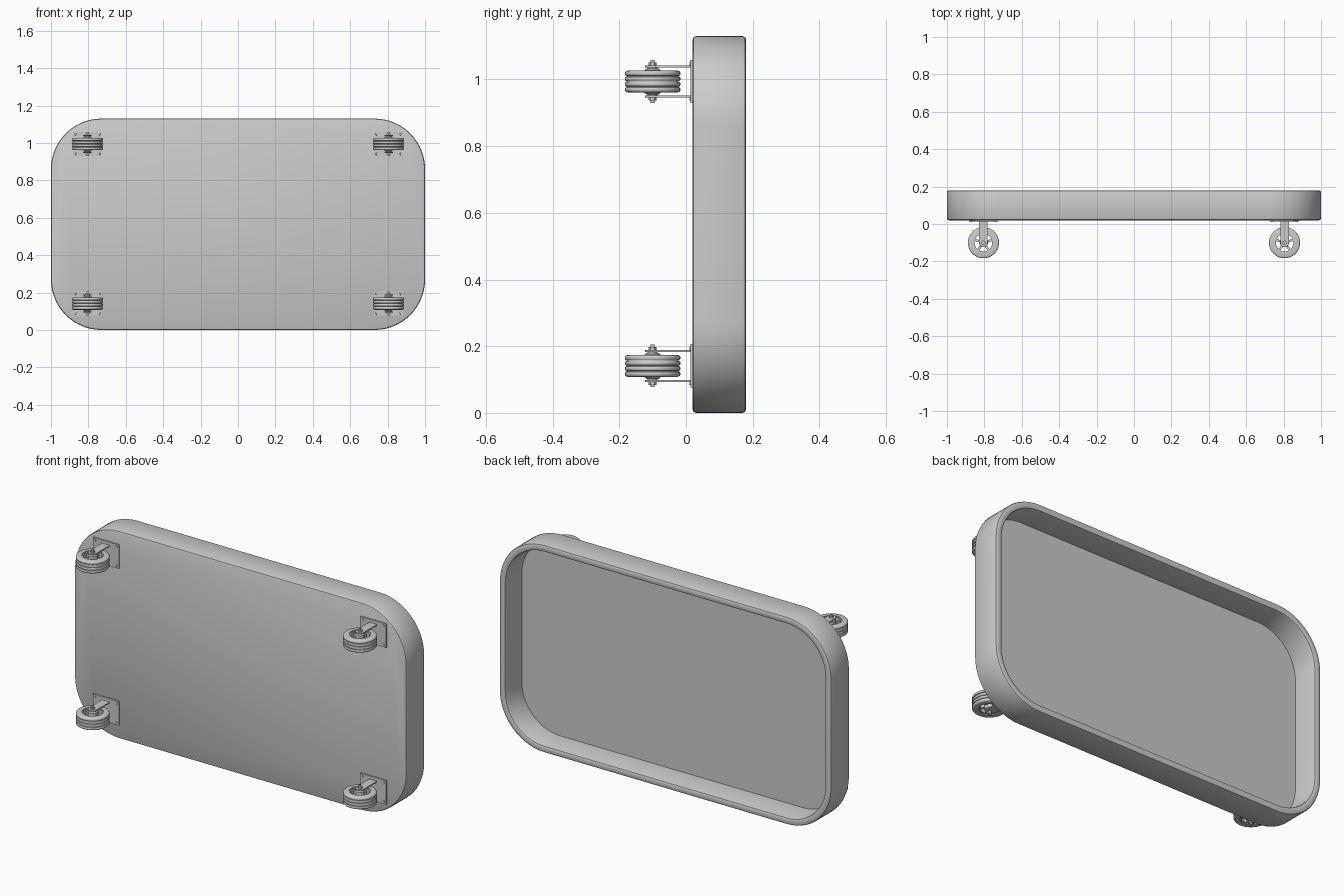
import bpy, bmesh
from math import pi, cos, sin, radians
from mathutils import Matrix, Vector

cube = bpy.data.objects.get("Cube")
if cube:
    bpy.data.objects.remove(cube)

grey = bpy.data.materials.new("light_grey")
grey.use_nodes = True
colour = (0.6, 0.6, 0.6, 1)
grey.diffuse_color = colour
grey.node_tree.nodes["Principled BSDF"].inputs["Base Color"].default_value = colour


def to_mesh(bm, name):
    bmesh.ops.recalc_face_normals(bm, faces=bm.faces[:])
    for f in bm.faces:
        f.smooth = True
    mesh = bpy.data.meshes.new(name)
    bm.to_mesh(mesh)
    bm.free()
    mesh.set_sharp_from_angle(angle=radians(35))
    mesh.materials.append(grey)
    return mesh


def place(mesh, name, location=(0, 0, 0)):
    obj = bpy.data.objects.new(name, mesh)
    obj.location = location
    bpy.context.collection.objects.link(obj)
    return obj


def bridge(bm, a, b):
    n = len(a)
    for i in range(n):
        j = (i + 1) % n
        bm.faces.new((a[i], a[j], b[j], b[i]))


def cylinder(bm, radius, z0, z1, sides):
    move = Matrix.Translation((0, 0, (z0 + z1) / 2))
    bmesh.ops.create_cone(bm, cap_ends=True, segments=sides, radius1=radius,
                          radius2=radius, depth=z1 - z0, matrix=move)


def box(bm, size, centre, turn=Matrix()):
    move = turn @ Matrix.Translation(centre) @ Matrix.Diagonal((*size, 1))
    bmesh.ops.create_cube(bm, size=1, matrix=move)


def lathe(bm, profile, steps=40):
    # Closed (radius, height) profile turned about z
    rings = []
    for s in range(steps):
        a = 2 * pi * s / steps
        rings.append([bm.verts.new((r * cos(a), r * sin(a), z)) for r, z in profile])
    for s in range(steps):
        bridge(bm, rings[s], rings[(s + 1) % steps])


# Tray: rounded rectangle rings from the front face, round the rim, to the floor
HALF_X, HALF_Z, CORNER, ARC = 1.0, 0.565, 0.27, 14


def tray_ring(bm, inset, y):
    ring = []
    r = CORNER - inset
    for q, (sx, sz) in enumerate(((1, 1), (-1, 1), (-1, -1), (1, -1))):
        for i in range(ARC + 1):
            a = pi / 2 * (q + i / ARC)
            ring.append(bm.verts.new((sx * (HALF_X - CORNER) + r * cos(a), y,
                                      HALF_Z + sz * (HALF_Z - CORNER) + r * sin(a))))
    return ring


bm = bmesh.new()
section = [(0.01, 0.02), (0.003, 0.023), (0, 0.03),
           (0, 0.17), (0.003, 0.177), (0.01, 0.18),
           (0.028, 0.18), (0.035, 0.177), (0.038, 0.17), (0.038, 0.038)]
rings = [tray_ring(bm, *p) for p in section]
for a, b in zip(rings, rings[1:]):
    bridge(bm, a, b)
bm.faces.new(rings[0])
bm.faces.new(rings[-1])
place(to_mesh(bm, "tray"), "tray")

# Tyre with three grooves round the tread
bm = bmesh.new()
tread = [(0.053, -0.033), (0.074, -0.033), (0.08, -0.031)]
for z in (-0.024, -0.008, 0.008, 0.024):
    tread += [(0.081, z - 0.006), (0.083, z - 0.003), (0.083, z + 0.003), (0.081, z + 0.006)]
    if z < 0.02:
        tread += [(0.078, z + 0.007), (0.078, z + 0.009)]
tread += [(0.08, 0.031), (0.074, 0.033), (0.053, 0.033)]
lathe(bm, tread)
tyre = to_mesh(bm, "tyre")

# Wheel rim, hub and spokes
bm = bmesh.new()
lathe(bm, [(0.047, -0.028), (0.054, -0.028), (0.054, 0.028), (0.047, 0.028)])
lathe(bm, [(0.006, -0.039), (0.018, -0.039), (0.024, -0.034),
           (0.024, 0.034), (0.018, 0.039), (0.006, 0.039)], 24)
for k in range(5):
    box(bm, (0.03, 0.012, 0.04), (0.036, 0, 0), Matrix.Rotation(pi / 2 + k * 2 * pi / 5, 4, 'Z'))
wheel = to_mesh(bm, "wheel")

# Axle with a nut and washer at each end
bm = bmesh.new()
cylinder(bm, 0.006, -0.064, 0.064, 16)
for s in (-1, 1):
    for radius, lo, hi, sides in ((0.012, 0.048, 0.057, 6), (0.015, 0.039, 0.042, 20)):
        z0, z1 = sorted((s * lo, s * hi))
        cylinder(bm, radius, z0, z1, sides)
axle = to_mesh(bm, "axle")

# Fork: two straps with rounded ends
bm = bmesh.new()
R = 0.023
outline = [(R, 0.115)] + [(R * cos(a), R * sin(a))
                          for a in (-pi * i / 12 for i in range(13))] + [(-R, 0.115)]
for z in (-0.048, 0.042):
    low = [bm.verts.new((x, y, z)) for x, y in outline]
    high = [bm.verts.new((x, y, z + 0.006)) for x, y in outline]
    bridge(bm, low, high)
    bm.faces.new(low)
    bm.faces.new(high)
fork = to_mesh(bm, "fork")

# Mounting plate with a screw head at each corner
bm = bmesh.new()
box(bm, (0.156, 0.008, 0.13), (0, 0.117, 0))
for x in (-0.064, 0.064):
    for z in (-0.052, 0.052):
        turn = Matrix.Translation((x, 0.112, z)) @ Matrix.Rotation(pi / 2, 4, 'X')
        bmesh.ops.create_cone(bm, cap_ends=True, segments=12, radius1=0.006,
                              radius2=0.005, depth=0.004, matrix=turn)
plate = to_mesh(bm, "mounting_plate")

# Four casters
parts = {"tyre": tyre, "wheel": wheel, "axle": axle, "fork": fork, "mounting_plate": plate}
for side, x in (("left", 0.805), ("right", -0.805)):
    for level, z in (("lower", 0.141), ("upper", 0.994)):
        for part, mesh in parts.items():
            place(mesh, f"{level}_{side}_{part}", Vector((x, -0.1, z)))
